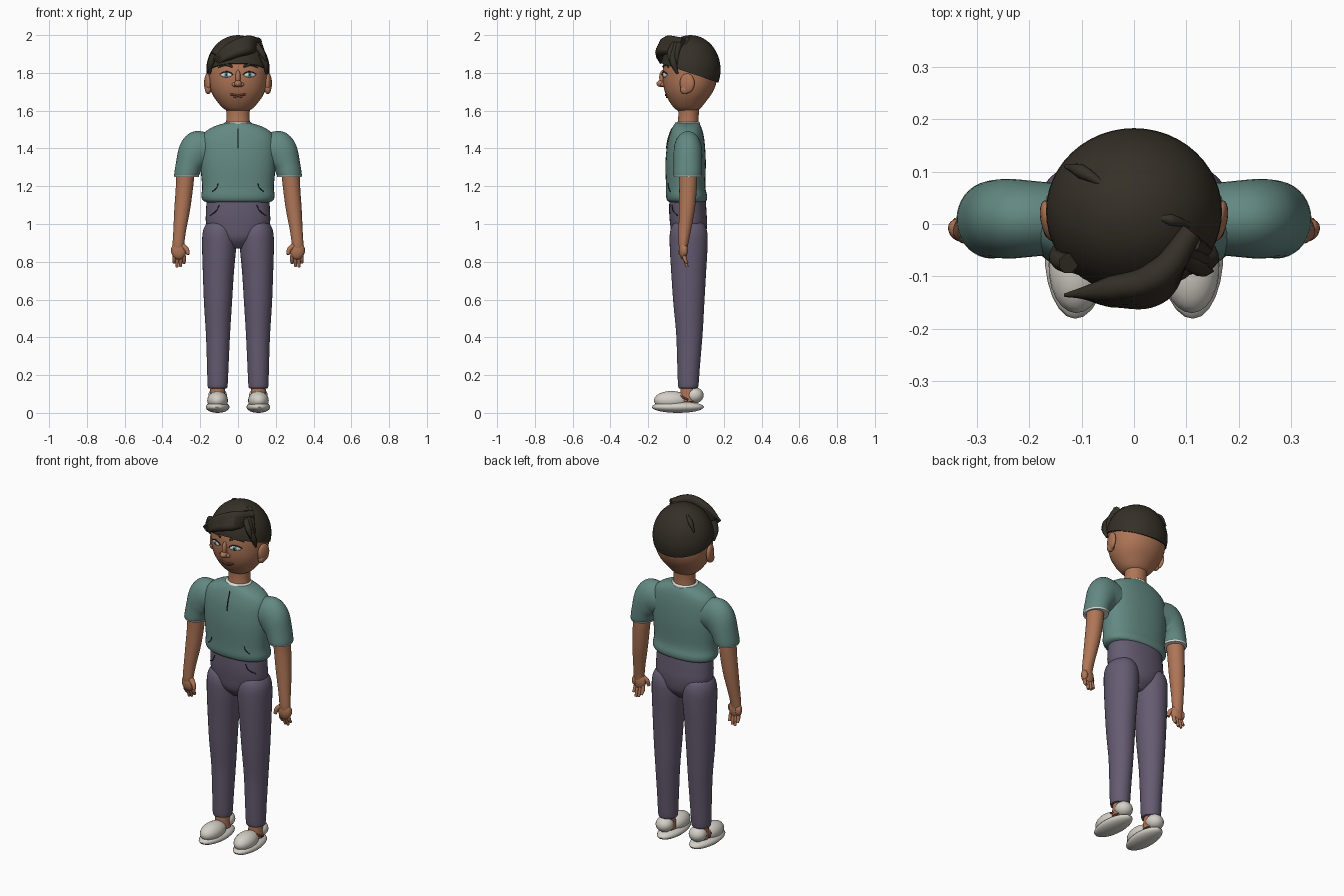
import bpy, bmesh, math
from mathutils import Vector, Matrix

cube = bpy.data.objects.get("Cube")
if cube:
    bpy.data.objects.remove(cube, do_unlink=True)


def material(name, *rgb):
    m = bpy.data.materials.new(name)
    m.use_nodes = True
    m.diffuse_color = (*rgb, 1)
    m.node_tree.nodes["Principled BSDF"].inputs["Base Color"].default_value = (*rgb, 1)
    return m


SKIN = material("warm skin", .43, .18, .095)
SHIRT = material("muted teal", .125, .25, .225)
TROUSER = material("dusky purple", .13, .105, .165)
HAIR = material("dark brown hair", .036, .029, .02)
SHOE = material("off white shoe", .66, .63, .57)
WHITE = material("white", .75, .75, .72)
IRIS = material("teal iris", .1, .33, .33)
LIP = material("brown lip", .2, .065, .045)
LINE = material("dark line", .02, .016, .015)


def smooth(ob):
    bpy.ops.object.select_all(action='DESELECT')
    ob.select_set(True)
    bpy.context.view_layer.objects.active = ob
    bpy.ops.object.shade_smooth_by_angle(angle=math.radians(50))
    return ob


def finish(bm, name, mat):
    bmesh.ops.recalc_face_normals(bm, faces=bm.faces)
    me = bpy.data.meshes.new(name)
    bm.to_mesh(me)
    bm.free()
    me.materials.append(mat)
    ob = bpy.data.objects.new(name, me)
    bpy.context.collection.objects.link(ob)
    return smooth(ob)


def spline(a, b, c, d, t):
    return .5 * (2 * b + (c - a) * t + (2 * a - 5 * b + 4 * c - d) * t * t
                 + (3 * b - a - 3 * c + d) * t ** 3)


def loft(name, mat, rings, side=1, power=2, sides=36, steps=4):
    """Skin rings of (x, y, z, radius x, radius y, tilt about y in degrees)."""
    rings = [tuple(r) + (0,) * (6 - len(r)) for r in rings]
    n = len(rings)
    full = []
    for i in range(n - 1):
        quad = [rings[max(0, min(n - 1, i + k))] for k in (-1, 0, 1, 2)]
        full += [[spline(*v, j / steps) for v in zip(*quad)] for j in range(steps)]
    full.append(rings[-1])
    bm = bmesh.new()
    loops = []
    for x, y, z, rx, ry, tilt in full:
        t = math.radians(tilt)
        loop = []
        for k in range(sides):
            a = math.tau * k / sides
            c, s = math.cos(a), math.sin(a)
            u = math.copysign(abs(c) ** (2 / power), c) * rx
            v = math.copysign(abs(s) ** (2 / power), s) * ry
            loop.append(bm.verts.new((side * (x + u * math.cos(t)), y + v, z + u * math.sin(t))))
        loops.append(loop)
    for p, q in zip(loops, loops[1:]):
        for k in range(sides):
            m = (k + 1) % sides
            bm.faces.new((p[k], p[m], q[m], q[k]))
    bm.faces.new(loops[0])
    bm.faces.new(loops[-1])
    return finish(bm, name, mat)


def ball(name, mat, pos, size, turn=0, cut=None, detail=24):
    bm = bmesh.new()
    bmesh.ops.create_uvsphere(bm, u_segments=detail, v_segments=detail // 2, radius=1)
    xf = Matrix.Translation(pos) @ Matrix.Rotation(math.radians(turn), 4, 'Z') @ Matrix.Diagonal((*size, 1))
    bm.transform(xf)
    if cut:
        bmesh.ops.bisect_plane(bm, geom=bm.verts[:] + bm.edges[:] + bm.faces[:],
                               plane_co=cut[0], plane_no=cut[1], clear_inner=True)
        bmesh.ops.holes_fill(bm, edges=[e for e in bm.edges if e.is_boundary])
    return finish(bm, name, mat)


def strand(name, mat, points, depth, radii=None):
    cu = bpy.data.curves.new(name, 'CURVE')
    cu.dimensions = '3D'
    cu.bevel_depth, cu.bevel_resolution, cu.use_fill_caps = depth, 2, True
    sp = cu.splines.new('BEZIER')
    sp.bezier_points.add(len(points) - 1)
    for i, (bp, p) in enumerate(zip(sp.bezier_points, points)):
        bp.co = p
        bp.handle_left_type = bp.handle_right_type = 'AUTO'
        bp.radius = radii[i] if radii else 1
    cu.materials.append(mat)
    ob = bpy.data.objects.new(name, cu)
    bpy.context.collection.objects.link(ob)
    bpy.ops.object.select_all(action='DESELECT')
    ob.select_set(True)
    bpy.context.view_layer.objects.active = ob
    bpy.ops.object.convert(target='MESH')
    return smooth(bpy.context.view_layer.objects.active)


def on_front(ob, x, z, gap=.001):
    bpy.context.view_layer.update()
    hit, pos, *_ = ob.ray_cast(Vector((x, -1, z)), Vector((0, 1, 0)))
    return Vector((x, (pos.y if hit else -.1) - gap, z))


def seam(name, mat, ob, points, depth=.0025):
    return strand(name, mat, [on_front(ob, x, z) for x, z in points], depth)


# Torso and trousers
shirt = loft("shirt", SHIRT, [
    (0, .005, 1.115, .165, .09), (0, .005, 1.125, .186, .104), (0, .003, 1.15, .194, .109),
    (0, -.002, 1.2, .19, .104), (0, -.002, 1.32, .2, .107), (0, 0, 1.42, .2, .1),
    (0, .003, 1.48, .18, .088), (0, .005, 1.515, .13, .075), (0, .006, 1.535, .068, .062)], power=2.3)
loft("collar", WHITE, [(0, .008, 1.525, .073, .066), (0, .008, 1.535, .073, .066),
                       (0, .008, 1.541, .066, .06)], steps=2)
pelvis = loft("trouser_hips", TROUSER, [
    (0, .013, .87, .04, .04), (0, .014, .92, .11, .085), (0, .014, .99, .165, .097),
    (0, .01, 1.06, .17, .099), (0, .008, 1.13, .165, .096)], power=2.2)

# Neck and head
loft("neck", SKIN, [(0, .01, 1.51, .066, .058), (0, .013, 1.57, .061, .054), (0, .015, 1.64, .066, .058)])
head = loft("head", SKIN, [
    (0, .01, 1.595, .04, .04), (0, .008, 1.61, .075, .066), (0, .009, 1.65, .112, .098),
    (0, .015, 1.7, .142, .127), (0, .02, 1.76, .156, .143), (0, .022, 1.84, .156, .142),
    (0, .025, 1.91, .13, .118), (0, .025, 1.96, .07, .065), (0, .025, 1.97, .02, .02)], power=2.1)
ball("nose_bridge", SKIN, (0, -.122, 1.775), (.014, .02, .04))
ball("nose_tip", SKIN, (0, -.132, 1.743), (.02, .024, .018))
seam("mouth", LIP, head, [(-.042, 1.687), (-.015, 1.684), (0, 1.681), (.015, 1.684), (.042, 1.687)], .005)
seam("lower_lip", LIP, head, [(-.026, 1.677), (0, 1.671), (.026, 1.677)], .005)
seam("shirt_placket", LINE, shirt, [(0, 1.4), (0, 1.45), (0, 1.505)], .003)

for s, tag in ((1, "left"), (-1, "right")):
    # Face details
    eye = on_front(head, s * .062, 1.79, 0)
    ball(tag + "_eye", WHITE, eye, (.033, .009, .014), s * 22)
    ball(tag + "_iris", IRIS, eye + Vector((0, -.006, 0)), (.013, .005, .013), s * 22)
    ball(tag + "_pupil", LINE, eye + Vector((0, -.0095, 0)), (.006, .003, .006), s * 22)
    strand(tag + "_eyelid", LINE, [on_front(head, s * x, z, .005) for x, z in
                                   ((.028, 1.79), (.045, 1.803), (.065, 1.806), (.098, 1.793))], .003)
    strand(tag + "_eyebrow", HAIR, [on_front(head, s * x, z, .002) for x, z in
                                    ((.03, 1.833), (.065, 1.843), (.105, 1.828))], .007, (.8, 1, .3))
    ball(tag + "_nostril", SKIN, (s * .018, -.12, 1.738), (.014, .015, .012))
    ball(tag + "_ear", SKIN, (s * .162, .006, 1.745), (.016, .04, .052), -s * 12)
    ball(tag + "_earlobe", SKIN, (s * .158, -.005, 1.712), (.016, .025, .025))

    # Sleeve, arm and hand
    loft(tag + "_sleeve", SHIRT, [
        (.13, .01, 1.39, .085, .066, 90), (.2, .01, 1.395, .1, .073, 75),
        (.235, .01, 1.37, .094, .076, 50), (.258, .01, 1.315, .072, .075, 20),
        (.272, .008, 1.258, .066, .073), (.272, .008, 1.252, .058, .066)], s)
    loft(tag + "_sleeve_hem", WHITE, [(.272, .008, 1.248, .064, .071), (.272, .008, 1.256, .067, .074)], s, steps=1)
    loft(tag + "_arm", SKIN, [
        (.277, .01, 1.3, .05, .05), (.283, .011, 1.2, .046, .047), (.295, .005, 1.08, .042, .042),
        (.308, -.006, .97, .034, .033), (.315, -.013, .9, .031, .026), (.315, -.014, .87, .03, .022)], s)
    ball(tag + "_palm", SKIN, (s * .313, -.014, .862), (.04, .023, .05))
    for finger, x, low in (("index", .285, .79), ("middle", .303, .775), ("ring", .321, .772), ("little", .337, .793)):
        strand(f"{tag}_{finger}_finger", SKIN, [
            (s * (.313 + (x - .313) * .8), -.012, .845), (s * x, -.006, .815), (s * (x + .002), .006, low)],
            .0105, (1.1, 1, .7))
    strand(tag + "_thumb", SKIN, [(s * .295, -.018, .885), (s * .272, -.026, .865), (s * .264, -.032, .838)],
           .013, (1.2, 1, .7))
    ball(tag + "_hand_heel", SKIN, (s * .337, -.008, .86), (.018, .018, .03))

    # Leg and shoe
    loft(tag + "_trouser_leg", TROUSER, [
        (.1, .014, 1.02, .03, .03), (.1, .014, 1.005, .064, .076), (.1, .014, .96, .086, .098),
        (.1, .014, .88, .09, .1), (.104, .014, .74, .082, .092), (.106, .015, .58, .074, .082),
        (.106, .018, .42, .064, .07), (.107, .014, .25, .057, .06), (.108, .012, .145, .053, .054),
        (.108, .012, .13, .046, .047)], s)
    ball(tag + "_shoe_sole", SHOE, (s * .108, -.043, .031), (.063, .138, .031), s * 2)
    ball(tag + "_shoe_toe", SHOE, (s * .108, -.078, .066), (.055, .092, .05), s * 2)
    ball(tag + "_shoe_heel", SHOE, (s * .108, .044, .093), (.049, .049, .043))
    loft(tag + "_ankle", SKIN, [(.108, .012, .06, .042, .045), (.108, .012, .145, .038, .04)], s)
    strand(tag + "_shoe_tongue", LIP, [(s * .158, .01, .07), (s * .145, -.02, .085), (s * .125, -.035, .1)], .005)

    # Pocket seams
    seam(tag + "_shirt_pocket", LINE, shirt, [(s * .105, 1.215), (s * .115, 1.19), (s * .135, 1.172)])
    seam(tag + "_trouser_pocket", LINE, pelvis, [(s * .1, 1.1), (s * .115, 1.07), (s * .148, 1.045)])
    strand(tag + "_sideburn", HAIR, [(s * .125, -.075, 1.9), (s * .145, -.066, 1.85), (s * .15, -.045, 1.795)],
           .02, (1, .9, .3))

# Hair cap with a slanted hairline, then the swept fringe
ball("hair_cap", HAIR, (0, .024, 1.817), (.168, .159, .183), cut=((0, .18, 1.745), (0, .085, .25)), detail=48)
for i in range(5):
    drop, out = i * .011, i * .006
    strand(f"fringe_lock_{i}", HAIR, [
        (.11 - out, -.015 - out, 1.965 - drop), (.045, -.098 - out, 1.967 - drop),
        (-.045, -.124 - out / 2, 1.935 - drop), (-.132 + out, -.136, 1.873 - drop / 2)],
        .03, (.7, 1, .8, .12))
for i in range(3):
    strand(f"temple_lock_{i}", HAIR, [
        (.09 + i * .01, -.06 + i * .012, 1.955), (.128, -.085 + i * .018, 1.905),
        (.15, -.09 + i * .02, 1.86 - i * .02)], .018, (1, .9, .15))
strand("crown_lock_right", HAIR, [(-.13, .11, 1.9), (-.1, .1, 1.945), (-.05, .07, 1.975)], .014, (.3, 1, .3))
strand("crown_lock_left", HAIR, [(.03, .015, 1.985), (.07, .008, 1.978), (.105, -.002, 1.95)], .012, (.3, 1, .5))
